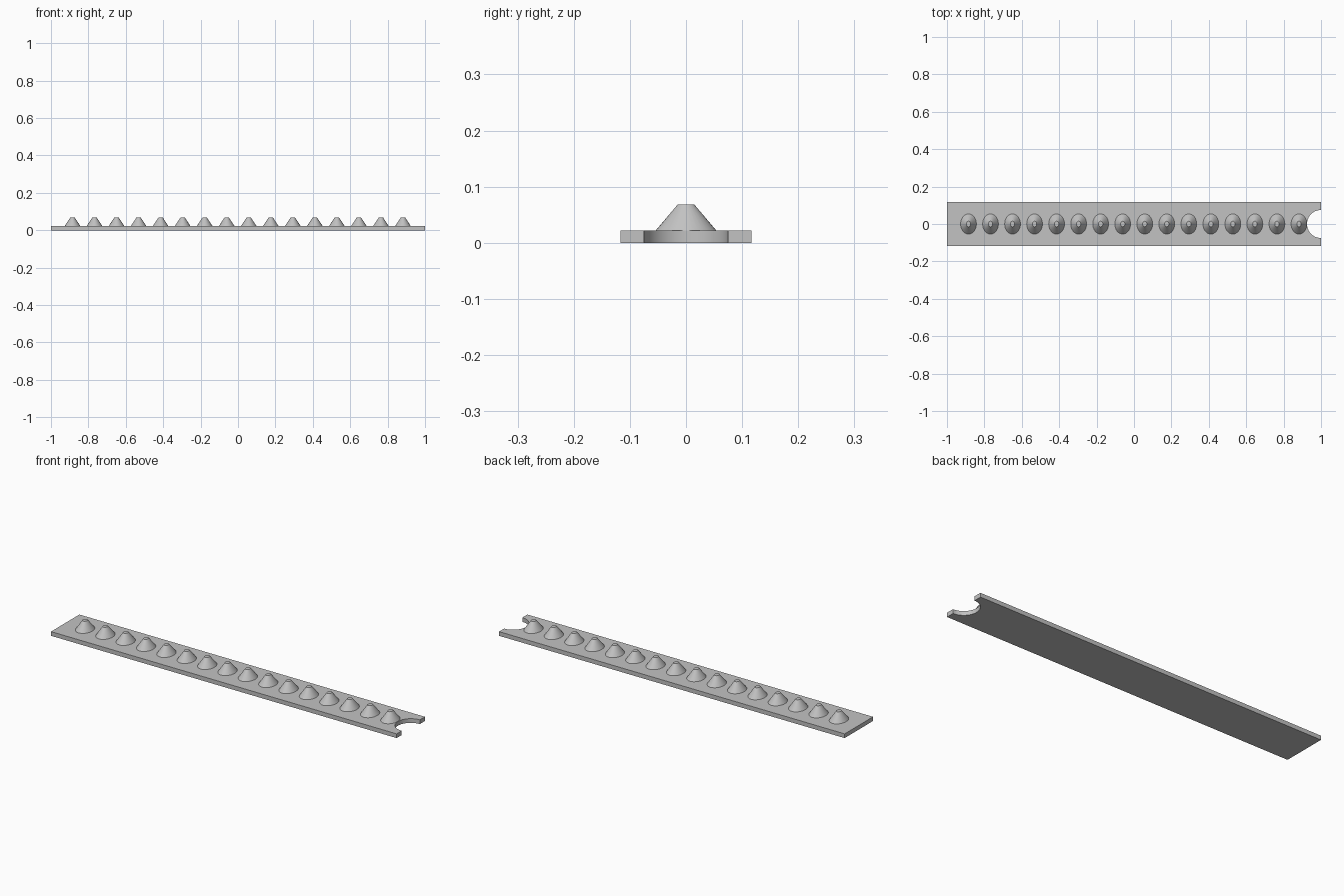
import bpy, bmesh, math

cube = bpy.data.objects.get("Cube")
if cube:
    bpy.data.objects.remove(cube, do_unlink=True)

HALF_WIDTH, THICK, TOP = 0.117, 0.022, 0.068
NOTCH_R = 0.075
BUMPS, FIRST_X, LAST_X = 16, -0.885, 0.882

grey = bpy.data.materials.new("plain grey")
grey.use_nodes = True
colour = (0.54, 0.54, 0.54, 1)
grey.diffuse_color = colour
grey.node_tree.nodes["Principled BSDF"].inputs["Base Color"].default_value = colour


def add_object(name, bm):
    bmesh.ops.recalc_face_normals(bm, faces=bm.faces)
    mesh = bpy.data.meshes.new(name)
    bm.to_mesh(mesh)
    bm.free()
    mesh.materials.append(grey)
    obj = bpy.data.objects.new(name, mesh)
    bpy.context.collection.objects.link(obj)
    bpy.ops.object.select_all(action="DESELECT")
    obj.select_set(True)
    bpy.context.view_layer.objects.active = obj
    bpy.ops.object.shade_smooth_by_angle(angle=math.radians(30))
    return obj


# Flat strip with a half-round notch in its +x end
outline = [(1, HALF_WIDTH), (-1, HALF_WIDTH), (-1, -HALF_WIDTH), (1, -HALF_WIDTH)]
steps = 32
for i in range(steps + 1):
    a = math.pi * i / steps
    outline.append((1 - NOTCH_R * math.sin(a), -NOTCH_R * math.cos(a)))
bm = bmesh.new()
base = bm.faces.new([bm.verts.new((x, y, 0)) for x, y in outline])
top = bmesh.ops.extrude_face_region(bm, geom=[base], use_keep_orig=True)
for v in top["geom"]:
    if isinstance(v, bmesh.types.BMVert):
        v.co.z = THICK
add_object("strip", bm)

# Oval truncated cone, shared by the whole row
bm = bmesh.new()
bmesh.ops.create_cone(bm, cap_ends=True, segments=32, radius1=0.054,
                      radius2=0.015, depth=TOP - THICK)
bmesh.ops.scale(bm, vec=(0.78, 1, 1), verts=bm.verts)
bump = add_object("bump", bm)

# Row of evenly spaced bumps
for i in range(BUMPS):
    obj = bump if i == 0 else bump.copy()
    if i:
        bpy.context.collection.objects.link(obj)
    obj.name = f"bump_{i + 1}"
    x = FIRST_X + (LAST_X - FIRST_X) * i / (BUMPS - 1)
    obj.location = (x, 0, (TOP + THICK) / 2)
